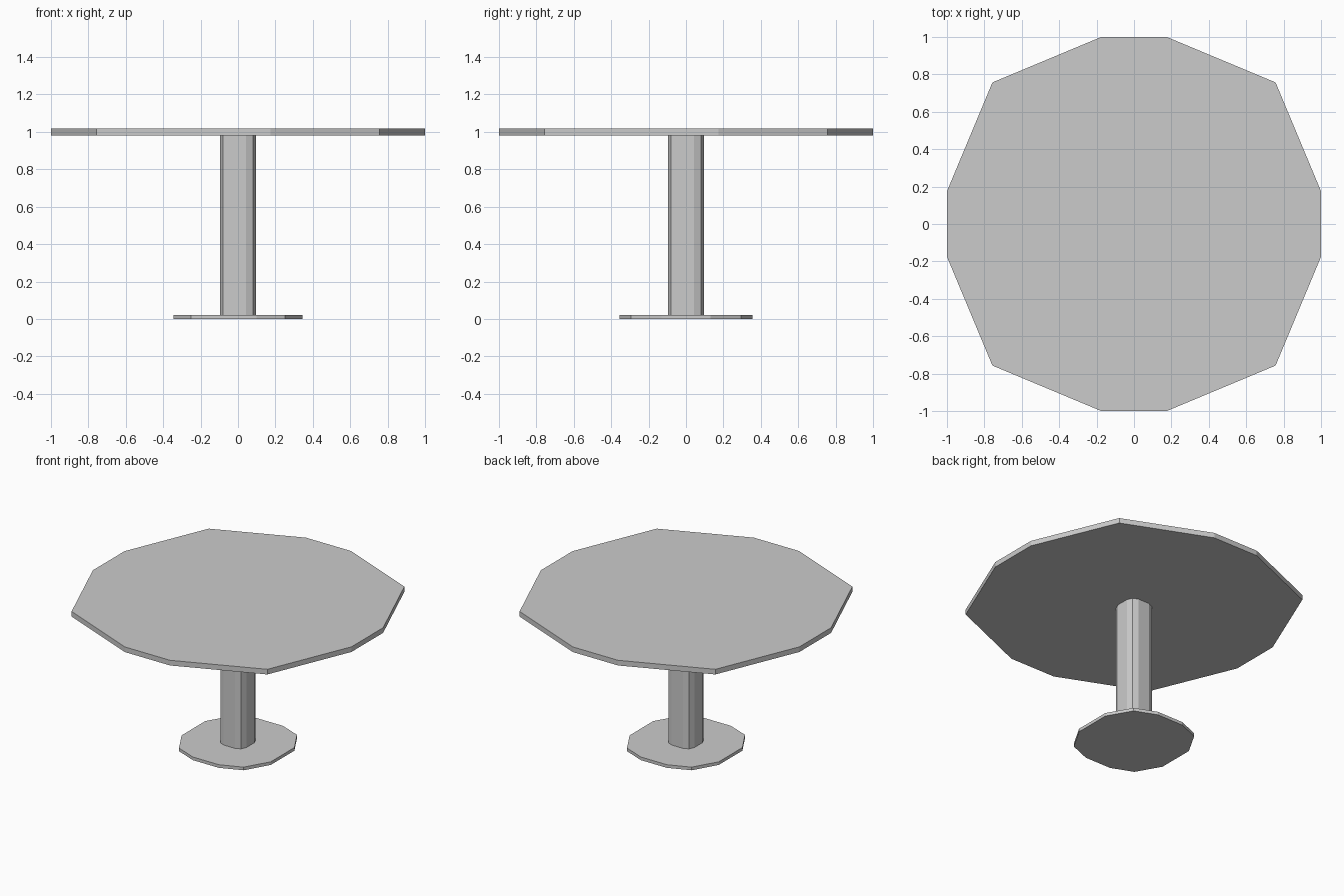
import bpy, bmesh
from math import atan2

if "Cube" in bpy.data.objects:
    bpy.data.objects.remove(bpy.data.objects["Cube"])


def prism(name, quarter, z0, z1):
    """Extrude a twelve-sided outline, mirrored from one quarter of its corners."""
    corners = [(sx * x, sy * y) for x, y in quarter for sx in (1, -1) for sy in (1, -1)]
    corners.sort(key=lambda p: atan2(p[1], p[0]))
    bm = bmesh.new()
    face = bm.faces.new([bm.verts.new((x, y, z0)) for x, y in corners])
    ext = bmesh.ops.extrude_face_region(bm, geom=[face], use_keep_orig=True)
    top = [v for v in ext["geom"] if isinstance(v, bmesh.types.BMVert)]
    bmesh.ops.translate(bm, verts=top, vec=(0, 0, z1 - z0))
    bmesh.ops.recalc_face_normals(bm, faces=bm.faces)
    mesh = bpy.data.meshes.new(name)
    bm.to_mesh(mesh)
    bm.free()
    obj = bpy.data.objects.new(name, mesh)
    bpy.context.collection.objects.link(obj)
    return obj


# Foot plate, slightly longer front to back
prism("base", [(0.10, 0.355), (0.25, 0.295), (0.345, 0.13)], 0.0, 0.022)
# Central column
prism("column", [(0.043, 0.096), (0.08, 0.08), (0.096, 0.043)], 0.022, 0.982)
# Table top
prism("table_top", [(0.175, 1.0), (0.757, 0.757), (1.0, 0.175)], 0.982, 1.018)
